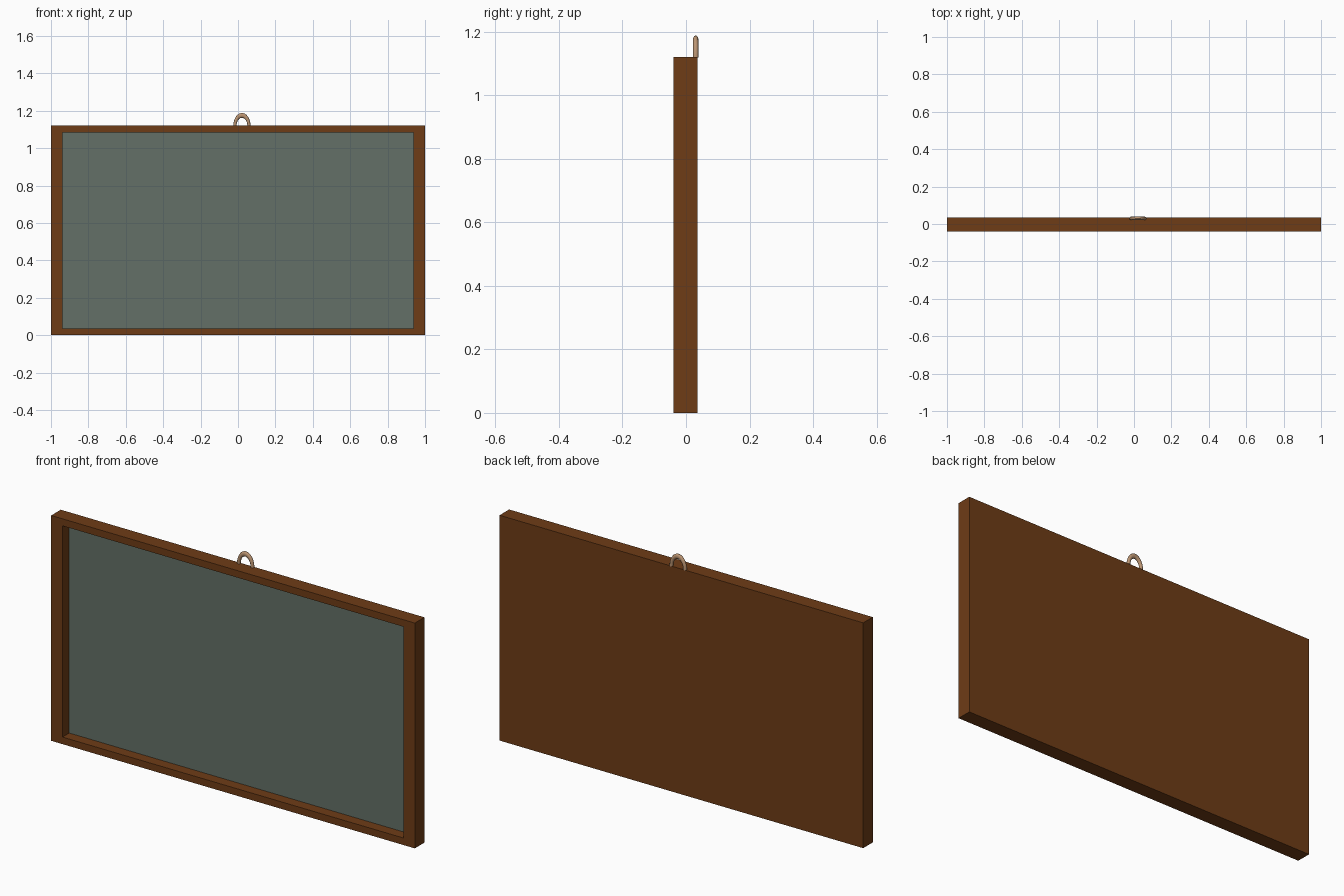
import bpy, bmesh
from math import sin, cos, pi

if "Cube" in bpy.data.objects:
    bpy.data.objects.remove(bpy.data.objects["Cube"])


def finish(name, bm, color):
    bmesh.ops.recalc_face_normals(bm, faces=bm.faces)
    me = bpy.data.meshes.new(name)
    bm.to_mesh(me)
    bm.free()
    ob = bpy.data.objects.new(name, me)
    bpy.context.collection.objects.link(ob)
    mat = bpy.data.materials.new(name + "_colour")
    mat.diffuse_color = (*color, 1)
    mat.use_nodes = True
    mat.node_tree.nodes["Principled BSDF"].inputs["Base Color"].default_value = mat.diffuse_color
    me.materials.append(mat)
    return ob


def bridge(bm, a, b):
    n = len(a)
    for i in range(n):
        j = (i + 1) % n
        bm.faces.new((a[i], a[j], b[j], b[i]))


W, H = 1.0, 1.12                 # half width, height
FRONT, BACK, FLOOR = -0.039, 0.036, 0.014
SIDE, RAIL = 0.062, 0.035        # frame widths: sides, top and bottom

# Wooden frame: one tray with a solid back and a recess in front
bm = bmesh.new()


def rect(y, dx, dz):
    return [bm.verts.new(p) for p in ((-W + dx, y, dz), (W - dx, y, dz),
                                      (W - dx, y, H - dz), (-W + dx, y, H - dz))]


loops = [rect(BACK, 0, 0), rect(FRONT, 0, 0),
         rect(FRONT, SIDE, RAIL), rect(FLOOR + 0.006, SIDE, RAIL)]
for a, b in zip(loops, loops[1:]):
    bridge(bm, a, b)
bm.faces.new(loops[0])
bm.faces.new(loops[-1])
finish("wooden_frame", bm, (0.156, 0.045, 0.008))

# Slate panel filling the recess floor
bm = bmesh.new()
bmesh.ops.create_cube(bm, size=1)
for v in bm.verts:
    v.co.x *= 2 * (W - SIDE)
    v.co.y = FLOOR + (v.co.y + 0.5) * 0.006
    v.co.z = H / 2 + v.co.z * (H - 2 * RAIL)
finish("slate_panel", bm, (0.125, 0.162, 0.135))

# Hanging loop: half ring stretched upwards, standing on the top rail
bm = bmesh.new()
R, r, stretch, cx, cy = 0.0375, 0.0085, 1.5, 0.021, 0.0305
rings = []
for i in range(25):
    t = pi * i / 24
    ring = []
    for k in range(12):
        s = 2 * pi * k / 12
        d = R + r * cos(s)
        ring.append(bm.verts.new((cx + d * cos(t), cy + r * sin(s),
                                  H - 0.001 + stretch * d * sin(t))))
    rings.append(ring)
for a, b in zip(rings, rings[1:]):
    bridge(bm, a, b)
bm.faces.new(rings[0])
bm.faces.new(rings[-1])
loop = finish("hanging_loop", bm, (0.5, 0.3, 0.17))
bpy.context.view_layer.objects.active = loop
loop.select_set(True)
bpy.ops.object.shade_smooth_by_angle(angle=0.7)
